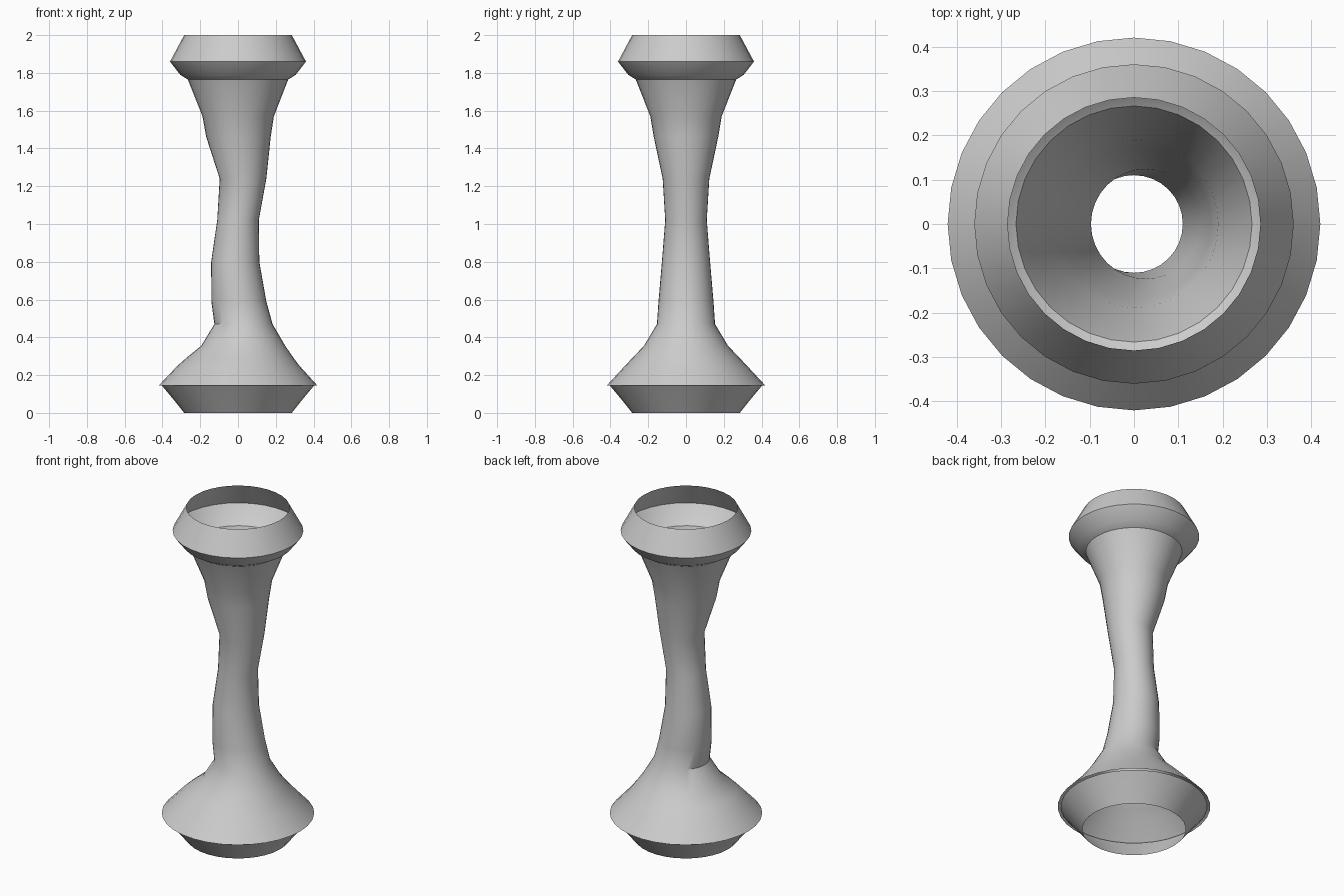
import bpy, bmesh, math

if "Cube" in bpy.data.objects:
    bpy.data.objects.remove(bpy.data.objects["Cube"])

SIDES = 32


def lofted_shell(name, rings):
    """Open thin shell through horizontal rings given as (z, left x, right x)."""
    bm = bmesh.new()
    loops = []
    for z, left, right in rings:
        r, cx = (right - left) / 2, (right + left) / 2
        loops.append([bm.verts.new((cx + r * math.cos(2 * math.pi * i / SIDES),
                                    r * math.sin(2 * math.pi * i / SIDES), z))
                      for i in range(SIDES)])
    for a, b in zip(loops, loops[1:]):
        for i in range(SIDES):
            j = (i + 1) % SIDES
            bm.faces.new((a[i], a[j], b[j], b[i]))
    mesh = bpy.data.meshes.new(name)
    bm.to_mesh(mesh)
    bm.free()
    obj = bpy.data.objects.new(name, mesh)
    bpy.context.collection.objects.link(obj)
    bpy.ops.object.select_all(action='DESELECT')
    obj.select_set(True)
    bpy.context.view_layer.objects.active = obj
    bpy.ops.object.shade_smooth_by_angle(angle=math.radians(35))
    return obj


def round_ring(z, r):
    return (z, -r, r)


# Open foot ring
lofted_shell("foot_ring", [round_ring(0, 0.285), round_ring(0.075, 0.345),
                           round_ring(0.145, 0.403)])

# Bent hollow stem, flared over the foot and under the collar
lofted_shell("stem", [
    round_ring(0.145, 0.42), (0.25, -0.32, 0.325), (0.29, -0.275, 0.295),
    (0.355, -0.195, 0.25), (0.47, -0.125, 0.183), (0.59, -0.141, 0.150),
    (0.80, -0.142, 0.113), (1.02, -0.11, 0.11), (1.24, -0.097, 0.15),
    (1.46, -0.168, 0.173), (1.57, -0.188, 0.19), round_ring(1.765, 0.266)])

# Bulging open collar at the top
lofted_shell("collar", [round_ring(1.765, 0.266), round_ring(1.79, 0.306),
                        round_ring(1.86, 0.36), round_ring(2.0, 0.285)])
